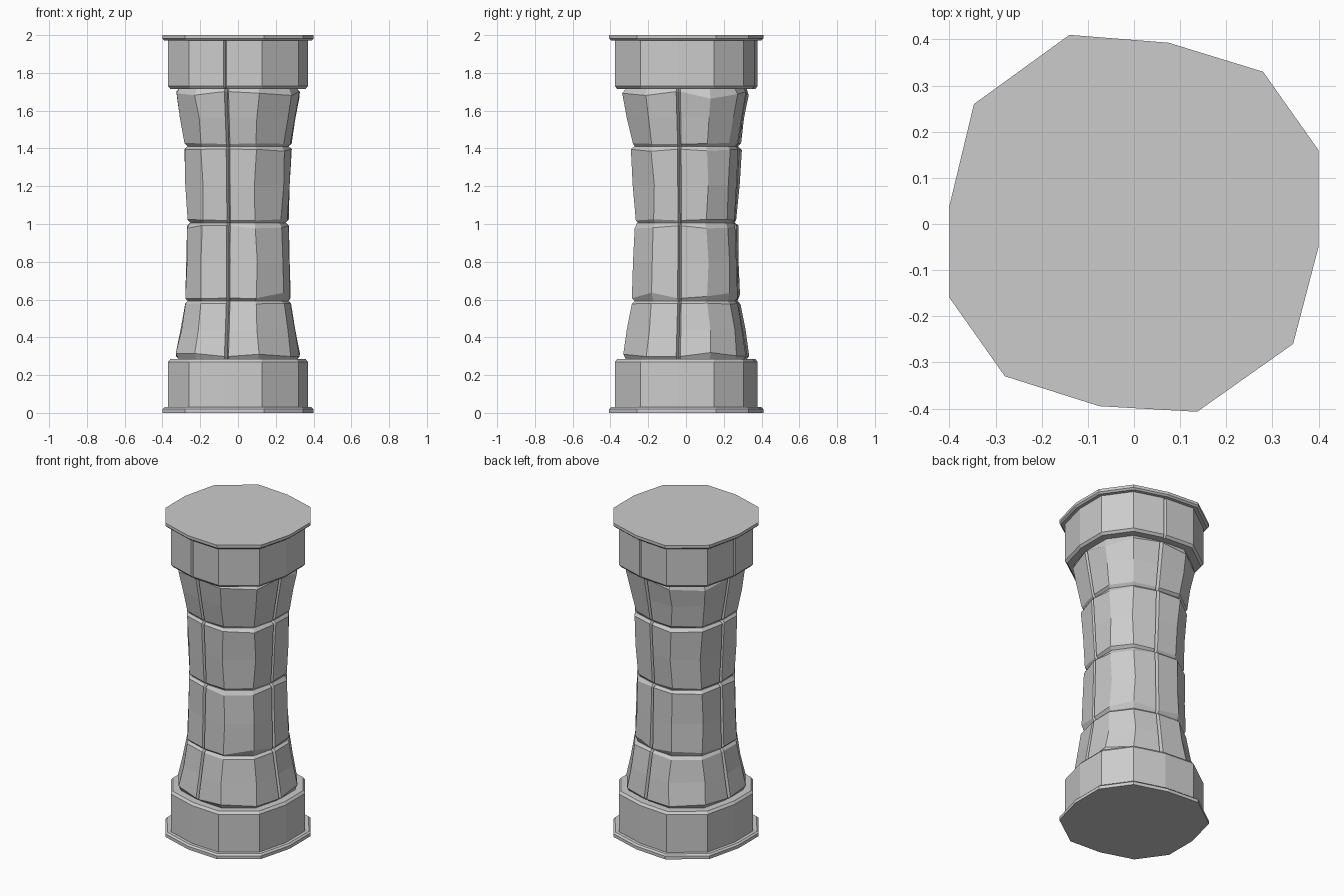
import bpy, bmesh, random
from mathutils import Vector

if "Cube" in bpy.data.objects:
    bpy.data.objects.remove(bpy.data.objects["Cube"])

random.seed(7)

# Irregular twelve-sided plan shared by every layer
PLAN = [Vector(p) for p in [
    (-0.14, 0.41), (0.075, 0.393), (0.28, 0.33), (0.40, 0.16), (0.40, -0.05), (0.345, -0.26),
    (0.137, -0.407), (-0.075, -0.395), (-0.28, -0.33), (-0.40, -0.16), (-0.40, 0.04), (-0.347, 0.26)]]


def outline(seams, gap=0.014, depth=0.92):
    """Plan points; each seam corner becomes a narrow V groove. Returns (point, is_seam)."""
    pts = []
    n = len(PLAN)
    for i, p in enumerate(PLAN):
        if i in seams:
            a, b = PLAN[i - 1], PLAN[(i + 1) % n]
            pts += [(p + (a - p).normalized() * gap, True), (p * depth, True),
                    (p + (b - p).normalized() * gap, True)]
        else:
            pts.append((p, False))
    return pts


def loft(name, rings):
    """Skin a stack of closed rings and cap both ends."""
    bm = bmesh.new()
    loops = [[bm.verts.new(v) for v in ring] for ring in rings]
    n = len(loops[0])
    for lo, hi in zip(loops, loops[1:]):
        for i in range(n):
            j = (i + 1) % n
            bm.faces.new((lo[i], lo[j], hi[j], hi[i]))
    bm.faces.new(loops[0])
    bm.faces.new(loops[-1])
    bmesh.ops.recalc_face_normals(bm, faces=bm.faces[:])
    me = bpy.data.meshes.new(name)
    bm.to_mesh(me)
    bm.free()
    ob = bpy.data.objects.new(name, me)
    bpy.context.collection.objects.link(ob)
    return ob


def block(name, profile, seams=()):
    """Regular layer: profile is (z, scale) pairs."""
    pts = outline(seams, 0.008, 0.96)
    loft(name, [[(p.x * s, p.y * s, z) for p, _ in pts] for z, s in profile])


def course(name, z0, z1, s0, s1, chip0, chip1):
    """Rough stone course: four stones with chipped upper and lower edges."""
    pts = outline((1, 4, 7, 10))
    rings = [[] for _ in range(5)]
    for p, seam in pts:
        j = 0.004 if seam else 0.012
        w = random.uniform(-j, j)
        c0 = 0.014 if seam else random.uniform(0.012, chip0)
        c1 = 0.014 if seam else random.uniform(0.012, chip1)
        side = Vector((-p.y, p.x)) * random.uniform(-0.03, 0.03)
        mid = (s0 + s1) / 2 + random.uniform(-j, j)
        for ring, z, s, k in zip(
                rings,
                (z0, z0 + c0, (z0 + z1) / 2, z1 - c1, z1),
                (s0 - 0.035, s0 + w, mid, s1 - w, s1 - 0.035),
                (0, 0, 0 if seam else 1, 0, 0)):
            q = p * s + side * k
            ring.append((q.x, q.y, z))
    loft(name, rings)


# Base: thin foot slab and plain drum
block("foot_slab", [(0, 1.0), (0.02, 1.0), (0.03, 0.975)])
block("base_drum", [(0.03, 0.925), (0.27, 0.925), (0.285, 0.895)])

# Shaft: four waisted stone courses
course("shaft_course_lower", 0.285, 0.593, 0.82, 0.70, 0.035, 0.02)
course("shaft_course_lower_middle", 0.593, 1.005, 0.70, 0.672, 0.045, 0.03)
course("shaft_course_upper_middle", 1.005, 1.41, 0.66, 0.71, 0.02, 0.025)
course("shaft_course_upper", 1.41, 1.715, 0.70, 0.82, 0.02, 0.055)

# Head: jointed drum and thin top slab
block("head_drum", [(1.715, 0.895), (1.73, 0.925), (1.975, 0.925)], seams=(1, 7, 10))
block("top_slab", [(1.972, 0.975), (1.982, 1.0), (2.0, 1.0)])
